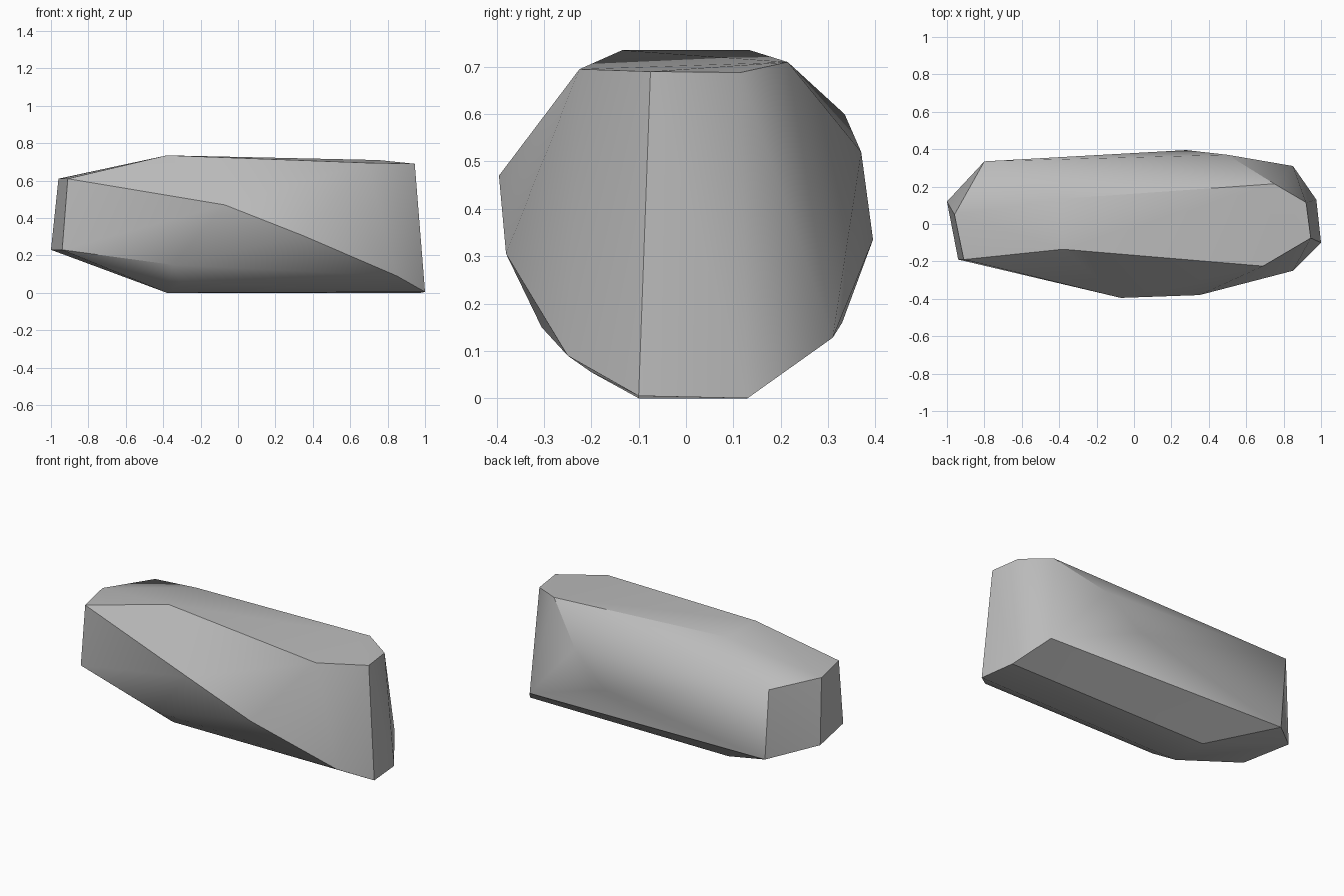
import bpy, bmesh, math

cube = bpy.data.objects.get("Cube")
if cube:
    bpy.data.objects.remove(cube, do_unlink=True)

# One stone colour
stone = bpy.data.materials.new("stone grey")
stone.use_nodes = True
grey = (0.5, 0.5, 0.5, 1)
stone.diffuse_color = grey
stone.node_tree.nodes["Principled BSDF"].inputs["Base Color"].default_value = grey

# Corners of the chipped boulder, grouped by the facet they bound
top_corners = [(-.38, -.135, .735), (.69, -.225, .695), (.945, -.075, .69),
               (.92, .115, .688), (.75, .215, .71), (-.38, .135, .735)]
narrow_end = [(-.91, -.19, .61), (-.94, -.19, .23), (-.96, .05, .61),
              (-1, .12, .23), (-.8, .335, .6), (-.77, .33, .16)]
front_corners = [(-.07, -.395, .47), (.35, -.38, .305), (.85, -.25, .09),
                 (-.35, -.305, .15)]
back_corners = [(.28, .395, .335), (.5, .37, .52), (.85, .31, .128)]
base_corners = [(1, -.1, .005), (.975, .13, 0), (-.38, .13, 0),
                (-.38, -.1, 0), (-.3, -.2, .055)]

# Wrap the corners in a convex skin
bm = bmesh.new()
for group in (top_corners, narrow_end, front_corners, back_corners, base_corners):
    for corner in group:
        bm.verts.new(corner)
hull = bmesh.ops.convex_hull(bm, input=bm.verts[:])
unused = {v for v in hull["geom_interior"] + hull["geom_unused"]
          if isinstance(v, bmesh.types.BMVert) and not v.link_faces}
bmesh.ops.delete(bm, geom=list(unused), context="VERTS")
bmesh.ops.recalc_face_normals(bm, faces=bm.faces[:])

mesh = bpy.data.meshes.new("boulder")
bm.to_mesh(mesh)
bm.free()
mesh.materials.append(stone)
boulder = bpy.data.objects.new("boulder", mesh)
bpy.context.collection.objects.link(boulder)

# Soft facets with crisp breaks at the strong edges
bpy.ops.object.select_all(action="DESELECT")
boulder.select_set(True)
bpy.context.view_layer.objects.active = boulder
bpy.ops.object.shade_smooth_by_angle(angle=math.radians(30))
